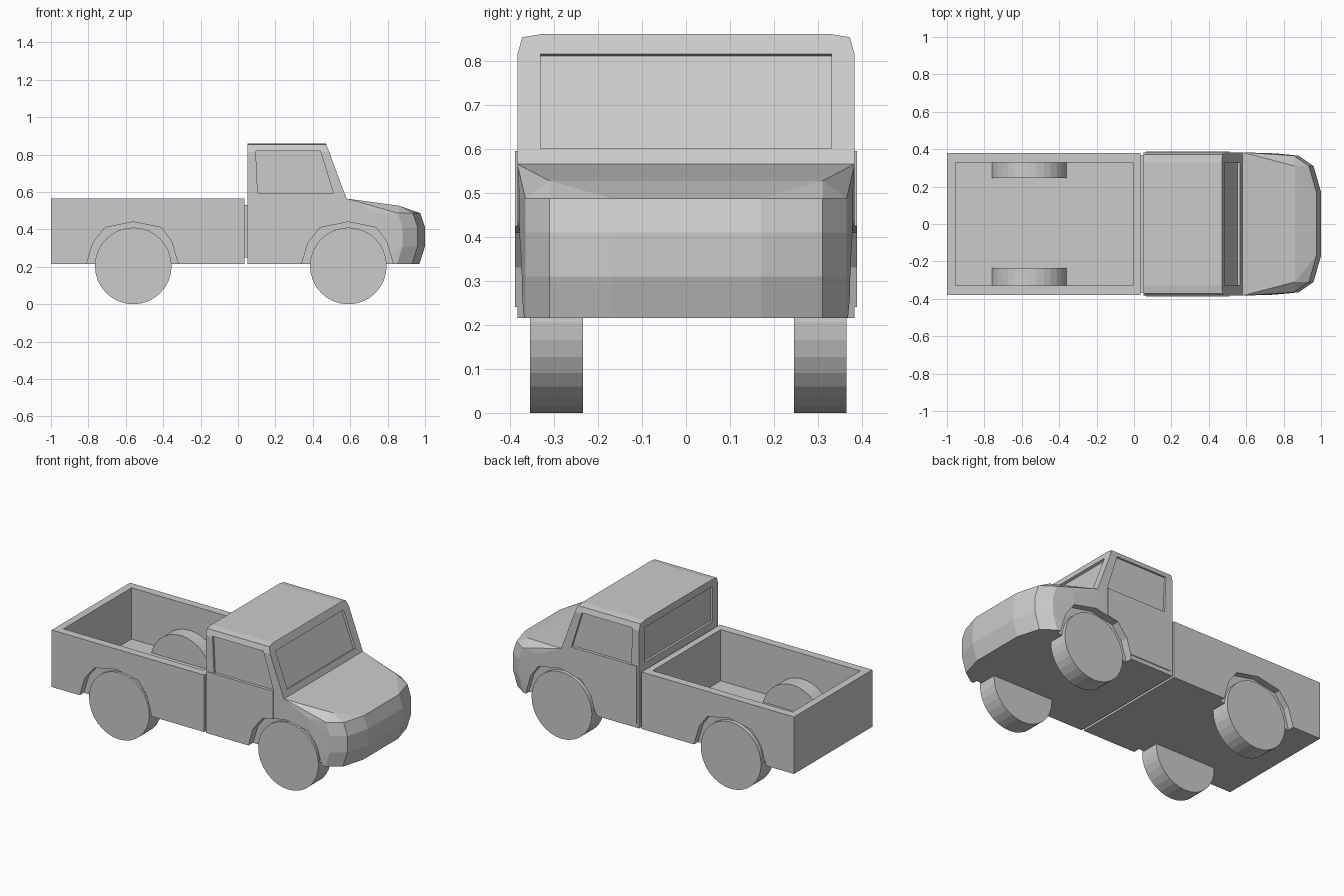
import bpy
import bmesh

if "Cube" in bpy.data.objects:
    bpy.data.objects.remove(bpy.data.objects["Cube"], do_unlink=True)

# Single paint colour
GREY = (0.6, 0.6, 0.6, 1.0)
paint = bpy.data.materials.new("plain_grey")
paint.use_nodes = True
paint.diffuse_color = GREY
paint.node_tree.nodes["Principled BSDF"].inputs["Base Color"].default_value = GREY


def finish(name, bm):
    bmesh.ops.recalc_face_normals(bm, faces=bm.faces)
    mesh = bpy.data.meshes.new(name)
    bm.to_mesh(mesh)
    bm.free()
    mesh.materials.append(paint)
    obj = bpy.data.objects.new(name, mesh)
    bpy.context.scene.collection.objects.link(obj)
    return obj


def prism(name, profile, y0, y1):
    """Side profile of (x, z) points, extruded from y0 to y1."""
    bm = bmesh.new()
    face = bm.faces.new([bm.verts.new((x, y0, z)) for x, z in profile])
    made = bmesh.ops.extrude_face_region(bm, geom=[face])
    verts = [g for g in made["geom"] if isinstance(g, bmesh.types.BMVert)]
    bmesh.ops.translate(bm, verts=verts, vec=(0, y1 - y0, 0))
    return finish(name, bm)


def box(name, x0, x1, y0, y1, z0, z1):
    return prism(name, [(x0, z0), (x1, z0), (x1, z1), (x0, z1)], y0, y1)


def hull(name, half_points):
    """Convex shell of the points and their mirror images across y = 0."""
    bm = bmesh.new()
    for x, y, z in half_points:
        for side in (-1, 1):
            bm.verts.new((x, side * y, z))
    bmesh.ops.convex_hull(bm, input=bm.verts)
    bmesh.ops.dissolve_limit(bm, angle_limit=0.02, verts=bm.verts, edges=bm.edges)
    return finish(name, bm)


def cut(obj, cutter):
    mod = obj.modifiers.new("cut", "BOOLEAN")
    mod.operation = "DIFFERENCE"
    mod.solver = "EXACT"
    mod.object = cutter
    bpy.context.view_layer.objects.active = obj
    bpy.ops.object.modifier_apply(modifier=mod.name)
    bpy.data.objects.remove(cutter, do_unlink=True)


def cut_arches(obj, centre, sides=(-1, 1)):
    arch = [(-.25, .15), (-.25, .215), (-.215, .33), (-.15, .41), (0, .44),
            (.15, .41), (.205, .335), (.24, .215), (.24, .15)]
    for side in sides:
        cut(obj, prism("arch_cutter", [(centre + x, z) for x, z in arch],
                       side * .34, side * .5))


REAR, FRONT = -.56, .59
BELT, SILL, SIDE = .565, .215, .383

# Open cargo bed
bed = box("cargo_bed", -1, .036, -.38, .38, SILL, BELT)
cut(bed, box("bed_cutter", -.955, -.005, -.33, .33, .25, .8))
cut_arches(bed, REAR)

# Lower cab with rounded nose
points = [(x, SIDE, z) for x in (.05, .58) for z in (SILL, BELT)]
points += [(.86, .31, .527), (.74, .378, .487), (.76, .378, SILL)]
for z, shift in ((SILL, -.03), (.31, 0), (.41, 0), (.487, -.025)):
    points += [(x + shift, y, z) for x, y in ((.88, .365), (.96, .31), (1, .17))]
lower = hull("cab_lower_body", points)
cut_arches(lower, FRONT)

# Upper cab with chamfered roof and recessed windows
upper = hull("cab_upper_body", [
    (.05, SIDE, BELT), (.58, SIDE, BELT),
    (.05, SIDE, .815), (.487, SIDE, .815),
    (.05, .372, .853), (.473, .372, .853),
    (.05, .33, .86), (.47, .33, .86)])
window = [(.095, .82), (.44, .82), (.51, .595), (.105, .595)]
for side in (-1, 1):
    cut(upper, prism("window_cutter", window, side * .37, side * .5))
cut(upper, prism("windscreen_cutter",
                 [(.553, .595), (.473, .81), (.557, .84), (.637, .625)], -.33, .33))
cut(upper, box("rear_window_cutter", 0, .064, -.33, .33, .6, .815))

# Raised lower door panels
for side, label in ((1, "left"), (-1, "right")):
    door = box(label + "_door", .065, .51, side * .375, side * .388, .24, .595)
    cut_arches(door, FRONT, (side,))

# Spacer joining bed and cab
box("bed_cab_spacer", .03, .055, -.365, .365, .25, .53)


# Wheels
def wheel(name, x, y0, y1, radius=.205):
    bm = bmesh.new()
    bmesh.ops.create_cone(bm, cap_ends=True, segments=32, radius1=radius,
                          radius2=radius, depth=y1 - y0)
    for v in bm.verts:
        a, b, c = v.co
        v.co = (x + a, (y0 + y1) / 2 + c, radius + b)
    return finish(name, bm)


for end, x in (("front", FRONT), ("rear", REAR)):
    wheel(end + "_left_wheel", x, .245, .364)
    wheel(end + "_right_wheel", x, -.354, -.234)
